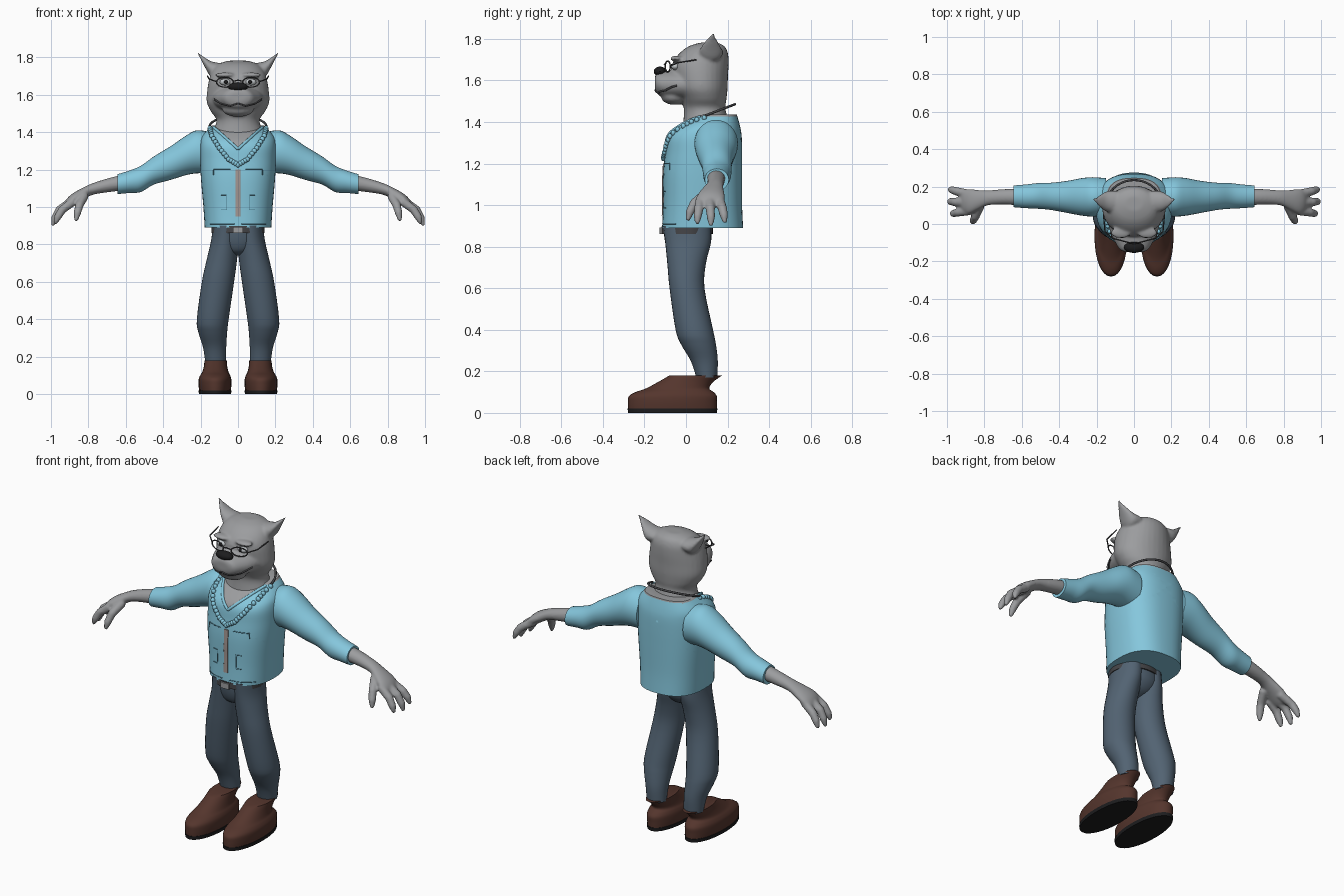
import bpy, bmesh, math
from mathutils import Vector, Matrix
from mathutils.bvhtree import BVHTree

if "Cube" in bpy.data.objects:
    bpy.data.objects.remove(bpy.data.objects["Cube"])


def material(name, r, g, b):
    m = bpy.data.materials.new(name)
    m.diffuse_color = (r, g, b, 1)
    m.use_nodes = True
    m.node_tree.nodes["Principled BSDF"].inputs["Base Color"].default_value = m.diffuse_color
    return m


FUR = material("grey fur", .33, .335, .345)
BLUE = material("light blue cloth", .235, .57, .72)
SEAM = material("seam blue", .07, .2, .27)
DENIM = material("slate denim", .085, .125, .17)
BROWN = material("brown leather", .09, .036, .026)
BLACK = material("black rubber", .012, .012, .013)
METAL = material("dark metal", .06, .06, .065)
ZIP = material("zip tan", .36, .30, .28)
WHITE = material("eye white", .55, .58, .6)


def finish(name, bm, mat):
    bmesh.ops.recalc_face_normals(bm, faces=bm.faces)
    me = bpy.data.meshes.new(name)
    bm.to_mesh(me)
    bm.free()
    me.materials.append(mat)
    me.shade_smooth()
    me.set_sharp_from_angle(angle=math.radians(45))
    ob = bpy.data.objects.new(name, me)
    bpy.context.collection.objects.link(ob)
    return ob


def smooth_rows(rows, steps):
    """Catmull-Rom interpolation of section rows."""
    out = []
    for i in range(len(rows) - 1):
        p = [rows[max(i - 1, 0)], rows[i], rows[i + 1], rows[min(i + 2, len(rows) - 1)]]
        for k in range(steps):
            t = k / steps
            out.append([.5 * (2 * b + (c - a) * t + (2 * a - 5 * b + 4 * c - d) * t * t
                              + (3 * b - a - 3 * c + d) * t ** 3) for a, b, c, d in zip(*p)])
    return out + [list(rows[-1])]


def loft(name, rows, mat, axis="z", power=2, n=32, steps=4):
    """Rows are (position on axis, centre a, centre b, radius a, radius b)."""
    bm = bmesh.new()
    rings = []
    for t, a, b, ra, rb in smooth_rows(rows, steps):
        ring = []
        for k in range(n):
            c, s = math.cos(2 * math.pi * k / n), math.sin(2 * math.pi * k / n)
            u = a + ra * math.copysign(abs(c) ** (2 / power), c)
            v = b + rb * math.copysign(abs(s) ** (2 / power), s)
            ring.append(bm.verts.new({"z": (u, v, t), "x": (t, u, v), "y": (u, t, v)}[axis]))
        rings.append(ring)
    for r, q in zip(rings, rings[1:]):
        for k in range(n):
            bm.faces.new((r[k], r[(k + 1) % n], q[(k + 1) % n], q[k]))
    bm.faces.new(rings[0])
    bm.faces.new(rings[-1])
    return finish(name, bm, mat)


def balls(name, centres, size, mat, seg=16):
    bm = bmesh.new()
    for c in centres:
        bmesh.ops.create_uvsphere(bm, u_segments=seg, v_segments=seg // 2, radius=1,
                                  matrix=Matrix.Translation(c) @ Matrix.Diagonal((*size, 1)))
    return finish(name, bm, mat)


def tube(name, points, radius, mat, radii=None, closed=False):
    cu = bpy.data.curves.new(name, "CURVE")
    cu.dimensions = "3D"
    cu.bevel_depth = radius
    cu.bevel_resolution = 3
    cu.use_fill_caps = True
    sp = cu.splines.new("POLY")
    sp.points.add(len(points) - 1)
    for i, p in enumerate(points):
        sp.points[i].co = (*p, 1)
        sp.points[i].radius = radii[i] if radii else 1
    sp.use_cyclic_u = closed
    tmp = bpy.data.objects.new(name + " path", cu)
    bpy.context.collection.objects.link(tmp)
    dg = bpy.context.evaluated_depsgraph_get()
    me = bpy.data.meshes.new_from_object(tmp.evaluated_get(dg))
    bpy.data.objects.remove(tmp)
    bm = bmesh.new()
    bm.from_mesh(me)
    bmesh.ops.remove_doubles(bm, verts=bm.verts, dist=1e-5)
    return finish(name, bm, mat)


def mirror(ob):
    ob.modifiers.new("Mirror", "MIRROR").use_mirror_merge = False
    return ob


def fuse(name, parts, voxel, mat):
    """Blend overlapping parts into one smooth skin."""
    bm = bmesh.new()
    for p in parts:
        bm.from_mesh(p.data)
        bpy.data.objects.remove(p)
    ob = finish(name, bm, mat)
    re = ob.modifiers.new("Remesh", "REMESH")
    re.mode, re.voxel_size = "VOXEL", voxel
    sm = ob.modifiers.new("Smooth", "SMOOTH")
    sm.factor, sm.iterations = .5, 4
    dg = bpy.context.evaluated_depsgraph_get()
    me = bpy.data.meshes.new_from_object(ob.evaluated_get(dg))
    ob.modifiers.clear()
    ob.data = me
    me.materials.clear()
    me.materials.append(mat)
    me.shade_smooth()
    return ob


def front_of(*obs):
    """Returns a function placing (x, z) on the front surface of the objects."""
    trees = [BVHTree.FromPolygons([v.co for v in o.data.vertices],
                                  [list(p.vertices) for p in o.data.polygons]) for o in obs]

    def place(x, z, lift=0.0):
        hits = [t.ray_cast(Vector((x, -2, z)), Vector((0, 1, 0)))[0] for t in trees]
        ys = [h.y for h in hits if h is not None]
        return Vector((x, (min(ys) if ys else .1) - lift, z))
    return place


def path(place, pts, lift, n=8):
    """Straight runs between (x, z) points, laid on a surface."""
    out = [place(*pts[0], lift)]
    for (x0, z0), (x1, z1) in zip(pts, pts[1:]):
        out += [place(x0 + (x1 - x0) * k / n, z0 + (z1 - z0) * k / n, lift) for k in range(1, n + 1)]
    return out


# Jacket body with bare chest cut in at the neckline
jacket = loft("jacket", [(.89, 0, .08, .178, .195), (1.0, 0, .08, .185, .19), (1.15, 0, .08, .198, .19),
                         (1.25, 0, .085, .203, .185), (1.33, 0, .09, .203, .178),
                         (1.38, 0, .11, .19, .15), (1.435, 0, .145, .14, .10)],
              BLUE, power=2.5, n=48, steps=5)
on_jacket = front_of(jacket)
jacket.data.materials.append(FUR)
bm = bmesh.new()
bm.from_mesh(jacket.data)
for s in (1, -1):
    bmesh.ops.bisect_plane(bm, geom=bm.verts[:] + bm.edges[:] + bm.faces[:],
                           plane_co=(0, 0, 1.31), plane_no=(-.9 * s, 0, 1))
for f in bm.faces:
    c = f.calc_center_median()
    if c.z > 1.425 or (c.y < .12 and c.z > 1.31 + .9 * abs(c.x)):
        f.material_index = 1
bm.to_mesh(jacket.data)
bm.free()

# Jacket trim: lapels, zip, pockets
mirror(tube("lapel", path(on_jacket, [(0, 1.31), (.10, 1.40), (.13, 1.425)], 0), .008, BLUE))
loft("zip", [(z, 0, on_jacket(0, z).y - .001, .013, .004) for z in (.95, 1.03, 1.11, 1.2)], ZIP, power=6)
mirror(tube("chest_pocket_seam", path(on_jacket, [(.04, 1.2), (.13, 1.2), (.13, 1.17)], 0), .0025, SEAM))
mirror(tube("side_pocket_seam", path(on_jacket, [(.09, 1.065), (.06, 1.065), (.06, .985), (.09, .985)], 0),
            .0025, SEAM))
mirror(tube("hem_seam", path(on_jacket, [(.02, .91), (.15, .91)], 0), .0025, SEAM))

# Sleeves
mirror(loft("sleeve", [(.15, .145, 1.29, .10, .11), (.22, .145, 1.295, .105, .115),
                       (.28, .145, 1.275, .10, .105), (.36, .145, 1.235, .085, .09),
                       (.45, .148, 1.195, .072, .075), (.52, .15, 1.15, .068, .07),
                       (.58, .148, 1.135, .063, .06), (.645, .148, 1.122, .058, .053)], BLUE, axis="x"))

# Forearm, palm and fingers
hand = [loft("forearm", [(.62, .145, 1.13, .045, .042), (.70, .145, 1.115, .041, .037),
                         (.78, .14, 1.095, .04, .031), (.83, .13, 1.07, .052, .033),
                         (.88, .12, 1.04, .067, .035), (.91, .12, 1.02, .06, .03),
                         (.93, .12, 1.005, .03, .015)], FUR, axis="x", n=24)]
for pts in ([(.88, .07, 1.03), (.94, .062, .985), (.965, .056, .945), (.978, .054, .91)],
            [(.89, .115, 1.03), (.955, .117, .985), (.98, .12, .94), (.992, .12, .9)],
            [(.88, .16, 1.03), (.95, .175, .985), (.975, .183, .95), (.988, .187, .915)],
            [(.82, .10, 1.06), (.848, .04, 1.01), (.86, .018, .965), (.866, .008, .925)]):
    hand.append(tube("finger", pts, .024, FUR, radii=(1, .95, .85, .4)))
mirror(fuse("hand", hand, .007, FUR))

# Head: skull with neck, muzzle, jaw, brows and ears
skull = loft("skull", [(1.38, 0, .10, .145, .115), (1.46, 0, .09, .115, .10), (1.51, 0, .085, .145, .11),
                       (1.56, 0, .075, .167, .125), (1.62, 0, .07, .165, .132), (1.68, 0, .07, .155, .135),
                       (1.73, 0, .085, .138, .117), (1.765, 0, .10, .105, .085),
                       (1.782, 0, .11, .05, .04)], FUR)
muzzle = loft("muzzle", [(-.15, 0, 1.59, .045, .028), (-.138, 0, 1.585, .075, .05), (-.10, 0, 1.58, .10, .064),
                         (-.04, 0, 1.58, .128, .073), (.05, 0, 1.58, .15, .085)], FUR, axis="y")
jaw = balls("jaw", [(0, -.055, 1.52)], (.085, .065, .038), FUR)
on_face = front_of(skull, muzzle, jaw)
tube("mouth_line", path(on_face, [(-.125, 1.575), (-.09, 1.552), (-.04, 1.54), (0, 1.553),
                                  (.04, 1.54), (.09, 1.552), (.125, 1.575)], -.001, 5), .005, METAL)
head = [skull, muzzle, jaw]
for s in (1, -1):
    head.append(balls("brow", [(s * .07, -.045, 1.705)], (.055, .032, .014), FUR))
    head.append(loft("ear", [(s * .06, .12, 1.74, .045, .025), (s * .10, .12, 1.735, .058, .035),
                             (s * .145, .12, 1.738, .055, .042), (s * .18, .122, 1.777, .035, .024),
                             (s * .20, .126, 1.803, .018, .012), (s * .216, .13, 1.825, .007, .006)],
                     FUR, axis="x", n=20))
fuse("head", head, .008, FUR)
balls("nose", [(0, -.125, 1.643)], (.054, .03, .024), BLACK)

# Eyes and glasses
mirror(balls("eye", [(.068, -.052, 1.668)], (.03, .02, .018), WHITE))
mirror(balls("pupil", [(.064, -.068, 1.668)], (.011, .008, .011), BLACK))
rim = [(.07 + .045 * math.cos(a), -.088 + .012 * math.cos(a), 1.667 + .026 * math.sin(a))
       for a in [2 * math.pi * k / 24 for k in range(24)]]
mirror(tube("glasses_rim", rim, .0035, METAL, closed=True))
mirror(tube("glasses_temple", [(.115, -.076, 1.67), (.155, -.04, 1.685), (.163, .05, 1.70)], .0035, METAL))
tube("glasses_bridge", [(-.026, -.099, 1.672), (0, -.104, 1.678), (.026, -.099, 1.672)], .0035, METAL)

# Necklace: beads in front, cord behind
strand = path(on_jacket, [(0, 1.225), (.05, 1.255), (.10, 1.315), (.14, 1.38), (.15, 1.42)], .006, 4)
mirror(balls("necklace_beads", strand, (.014, .012, .014), BLUE, seg=10))
tube("necklace_cord", [(.152 * math.cos(a), .09 + .145 * math.sin(a), 1.43 + .055 * math.sin(a))
                       for a in [math.pi * k / 20 for k in range(21)]], .006, METAL)

# Trousers and belt
loft("trouser_seat", [(.74, 0, .0, .03, .03), (.765, 0, .004, .09, .08), (.82, 0, .01, .137, .11),
                      (.90, 0, .005, .133, .115)], DENIM)
mirror(loft("trouser_leg", [(.17, .12, .10, .055, .05), (.25, .125, .088, .062, .065),
                            (.33, .135, .06, .077, .084), (.40, .135, .04, .085, .09),
                            (.60, .107, .005, .086, .084), (.72, .086, .003, .081, .093),
                            (.82, .07, .01, .074, .11), (.90, .065, .005, .07, .115)], DENIM))
loft("belt", [(.862, 0, .005, .143, .124), (.898, 0, .005, .143, .124)], METAL, steps=1)
loft("belt_buckle", [(.86, 0, -.12, .028, .007), (.892, 0, -.12, .028, .007)], FUR, power=6, steps=1)

# Boots with black soles
mirror(loft("boot", [(.02, .123, -.065, .085, .213), (.05, .123, -.065, .088, .214),
                     (.08, .123, -.063, .087, .212), (.10, .122, -.055, .08, .188),
                     (.118, .121, -.04, .07, .152), (.15, .12, .0, .062, .132),
                     (.18, .12, .047, .06, .127)], BROWN, power=2.1))
mirror(loft("boot_sole", [(0, .123, -.065, .086, .214), (.02, .123, -.065, .088, .216)], BLACK,
            power=2.1, steps=1))
